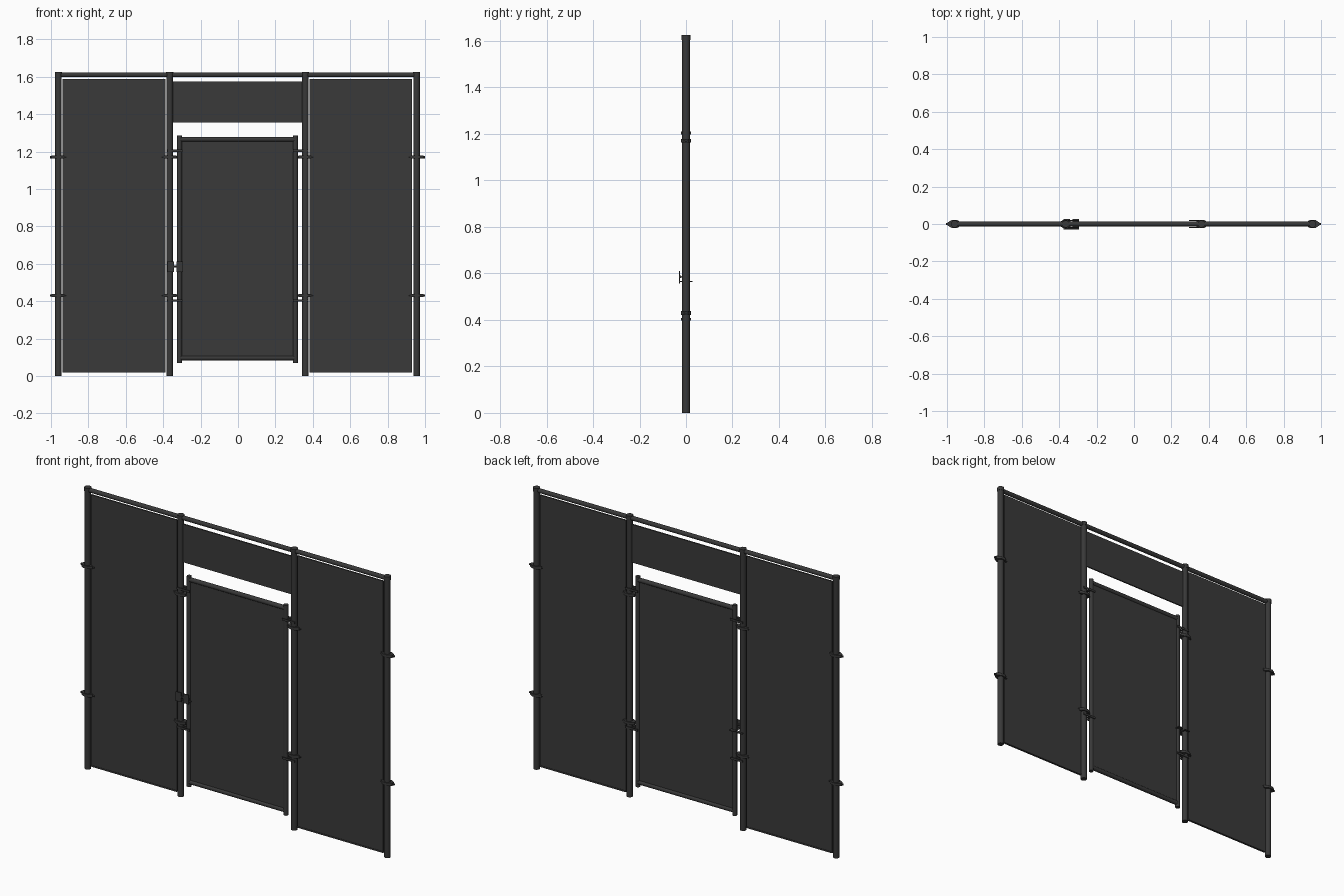
import bpy, math
from mathutils import Vector

cube = bpy.data.objects.get("Cube")
if cube:
    bpy.data.objects.remove(cube)


def material(name, value):
    mat = bpy.data.materials.new(name)
    mat.use_nodes = True
    colour = (value, value, value, 1)
    mat.diffuse_color = colour
    mat.node_tree.nodes["Principled BSDF"].inputs["Base Color"].default_value = colour
    return mat


FRAME = material("charcoal metal", 0.04)
SHEET = material("dark grey sheet", 0.042)


def finish(name, mat, smooth=False):
    obj = bpy.context.object
    obj.name = name
    obj.data.materials.append(mat)
    if smooth:
        bpy.ops.object.shade_smooth_by_angle(angle=math.radians(40))
    return obj


def tube(name, start, end, radius, sides=16):
    a, b = Vector(start), Vector(end)
    bpy.ops.mesh.primitive_cylinder_add(vertices=sides, radius=radius,
                                        depth=(b - a).length, location=(a + b) / 2)
    bpy.context.object.rotation_euler = (b - a).to_track_quat("Z", "Y").to_euler()
    return finish(name, FRAME, True)


def box(name, x, y, z, mat=FRAME):
    """Box given by its (low, high) extents on each axis."""
    spans = (x, y, z)
    bpy.ops.mesh.primitive_cube_add(size=1, location=[(a + b) / 2 for a, b in spans])
    obj = bpy.context.object
    obj.scale = [b - a for a, b in spans]
    bpy.ops.object.transform_apply(location=False, rotation=False, scale=True)
    return finish(name, mat)


def band(name, x, z, height, outline):
    """Flat strap with a plan outline, extruded upwards."""
    n = len(outline)
    verts = [(x + px, py, z + s * height / 2) for s in (-1, 1) for px, py in outline]
    faces = [tuple(reversed(range(n))), tuple(range(n, 2 * n))]
    faces += [(i, (i + 1) % n, n + (i + 1) % n, n + i) for i in range(n)]
    mesh = bpy.data.meshes.new(name)
    mesh.from_pydata(verts, [], faces)
    mesh.materials.append(FRAME)
    bpy.context.collection.objects.link(bpy.data.objects.new(name, mesh))


# Posts with shallow caps
POSTS = {"right_outer": -0.96, "right_inner": -0.365,
         "left_inner": 0.36, "left_outer": 0.955}
for label, x in POSTS.items():
    tube(label + "_post", (x, 0, 0), (x, 0, 1.61), 0.0175)
    tube(label + "_post_cap", (x, 0, 1.603), (x, 0, 1.625), 0.019)

# Top rail
tube("top_rail", (-0.96, 0, 1.61), (0.955, 0, 1.61), 0.0125)

# Fixed sheets
box("right_panel", (-0.937, -0.388), (-0.004, 0.004), (0.02, 1.588), SHEET)
box("left_panel", (0.382, 0.931), (-0.004, 0.004), (0.02, 1.588), SHEET)
box("header_panel", (-0.348, 0.343), (-0.004, 0.004), (1.355, 1.575), SHEET)
for label, x0, x1 in (("right", -0.937, -0.388), ("left", 0.382, 0.931)):
    box(label + "_panel_bottom_hem", (x0, x1), (-0.006, 0.006), (0.018, 0.026))

# Door leaf
DOOR = (-0.312, 0.307)
for label, x in zip(("right", "left"), DOOR):
    tube(f"door_{label}_stile", (x, 0, 0.07), (x, 0, 1.285), 0.013)
for label, z in (("bottom", 0.096), ("top", 1.265)):
    tube(f"door_{label}_rail", (DOOR[0], 0, z), (DOOR[1], 0, z), 0.0125)
box("door_panel", (-0.305, 0.30), (-0.004, 0.004), (0.1, 1.262), SHEET)

# Post clamps: tapered straps with a bolt through the ears
STRAP = [(-0.036, -0.008), (-0.014, -0.022), (0.014, -0.022), (0.036, -0.008),
         (0.036, 0.008), (0.014, 0.022), (-0.014, 0.022), (-0.036, 0.008)]
for label, x in POSTS.items():
    for z in (0.43, 1.17):
        band(label + "_clamp", x, z, 0.016, STRAP)
        tube(label + "_clamp_bolt", (x - 0.044, 0, z), (x + 0.044, 0, z), 0.006, 8)

# Door hinge and keeper straps next to the inner posts
for label, post, stile in (("right", -0.365, DOOR[0]), ("left", 0.36, DOOR[1])):
    lo, hi = sorted((post, stile))
    for z in (0.403, 1.204):
        tube(label + "_door_pin", (lo - 0.01, 0, z), (hi + 0.01, 0, z), 0.005, 8)
        for y in (-0.019, 0.019):
            box(label + "_door_strap", (lo - 0.012, hi + 0.016),
                (y - 0.002, y + 0.002), (z - 0.006, z + 0.006))

# Latch: two front plates joined by a bolt, with a thin rest behind
for x in (-0.36, -0.312):
    box("latch_plate", (x - 0.017, x + 0.017), (-0.03, -0.026), (0.557, 0.611))
    box("latch_bracket", (x - 0.017, x + 0.017), (-0.028, 0.028), (0.563, 0.567))
tube("latch_bolt", (-0.37, -0.024, 0.585), (-0.295, -0.024, 0.585), 0.006, 8)
